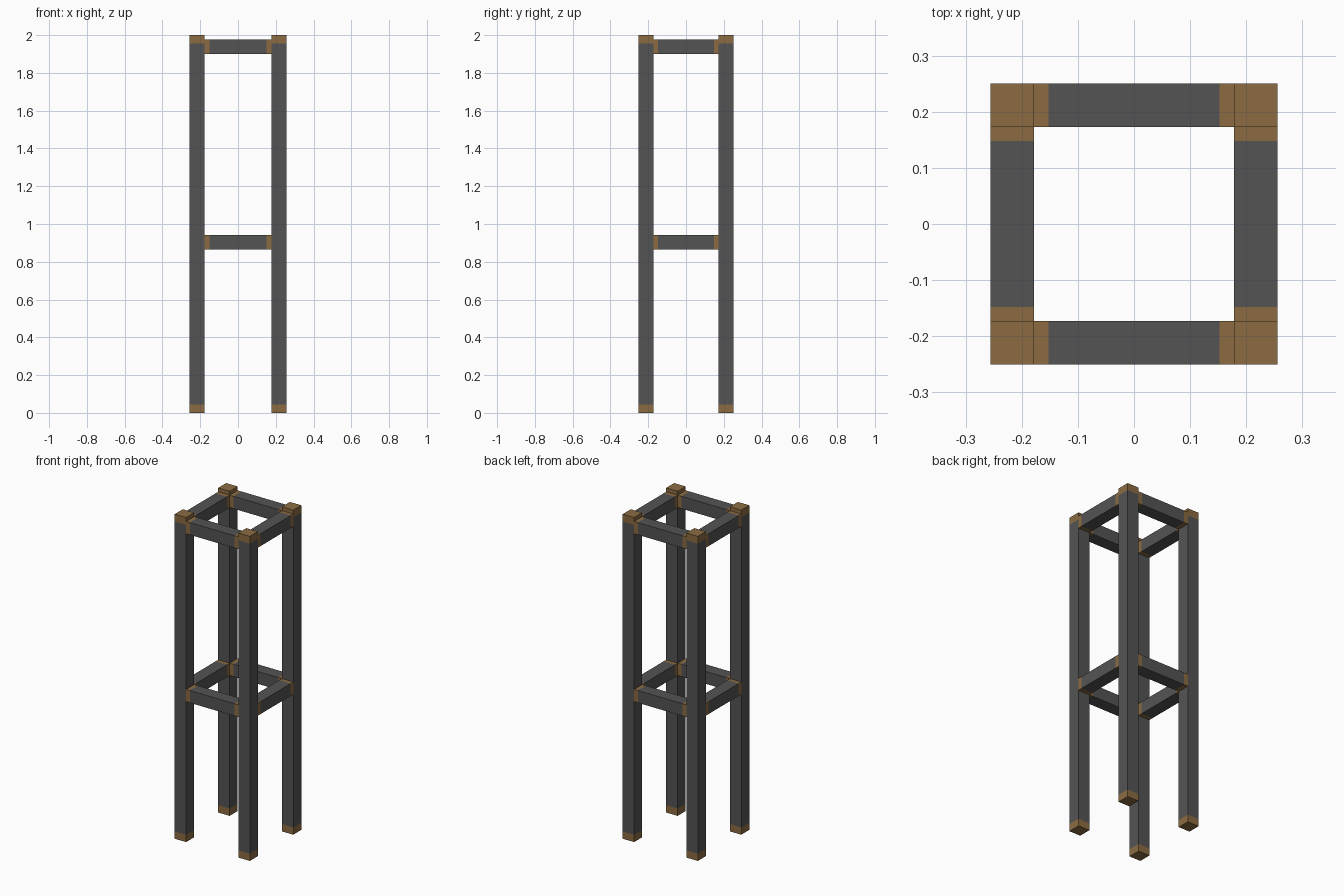
import bpy, bmesh
from mathutils import Vector

if "Cube" in bpy.data.objects:
    bpy.data.objects.remove(bpy.data.objects["Cube"])


def material(name, rgb):
    m = bpy.data.materials.new(name)
    m.diffuse_color = (*rgb, 1.0)
    m.use_nodes = True
    m.node_tree.nodes["Principled BSDF"].inputs["Base Color"].default_value = m.diffuse_color
    return m


GREY = material("dark_grey", (0.088, 0.088, 0.088))
BROWN = material("brown", (0.26, 0.148, 0.055))


def beam(name, lo, hi, axis, end):
    """Box beam along an axis, with brown bands of length `end` cut at both ends."""
    lo, hi = Vector(lo), Vector(hi)
    bm = bmesh.new()
    bmesh.ops.create_cube(bm, size=1.0)
    for v in bm.verts:
        v.co = Vector((lo[i] + (v.co[i] + 0.5) * (hi[i] - lo[i]) for i in range(3)))
    normal = Vector((0, 0, 0))
    normal[axis] = 1
    a, b = lo[axis] + end, hi[axis] - end
    for cut in (a, b):
        bmesh.ops.bisect_plane(bm, geom=bm.verts[:] + bm.edges[:] + bm.faces[:],
                               plane_co=normal * cut, plane_no=normal)
    for f in bm.faces:
        c = f.calc_center_median()[axis]
        f.material_index = 0 if a < c < b else 1
    bmesh.ops.recalc_face_normals(bm, faces=bm.faces)
    mesh = bpy.data.meshes.new(name)
    bm.to_mesh(mesh)
    bm.free()
    mesh.materials.append(GREY)
    mesh.materials.append(BROWN)
    bpy.context.collection.objects.link(bpy.data.objects.new(name, mesh))


XO, XI = 0.256, 0.178   # outer and inner faces in x
YO, YI = 0.2505, 0.1725  # outer and inner faces in y


def span(sign, inner, outer):
    return sorted((sign * inner, sign * outer))


# Four legs
for sx, side in ((-1, "left"), (1, "right")):
    for sy, face in ((-1, "front"), (1, "back")):
        x, y = span(sx, XI, XO), span(sy, YI, YO)
        beam(f"{face}_{side}_leg", (x[0], y[0], 0), (x[1], y[1], 2), 2, 0.045)

# Two rings of rails between the legs
for level, z0, z1 in (("lower", 0.865, 0.941), ("upper", 1.9, 1.976)):
    for s, face, side in ((-1, "front", "left"), (1, "back", "right")):
        y, x = span(s, YI, YO), span(s, XI, XO)
        beam(f"{level}_{face}_rail", (-XI, y[0], z0), (XI, y[1], z1), 0, 0.026)
        beam(f"{level}_{side}_rail", (x[0], -YI, z0), (x[1], YI, z1), 1, 0.025)
